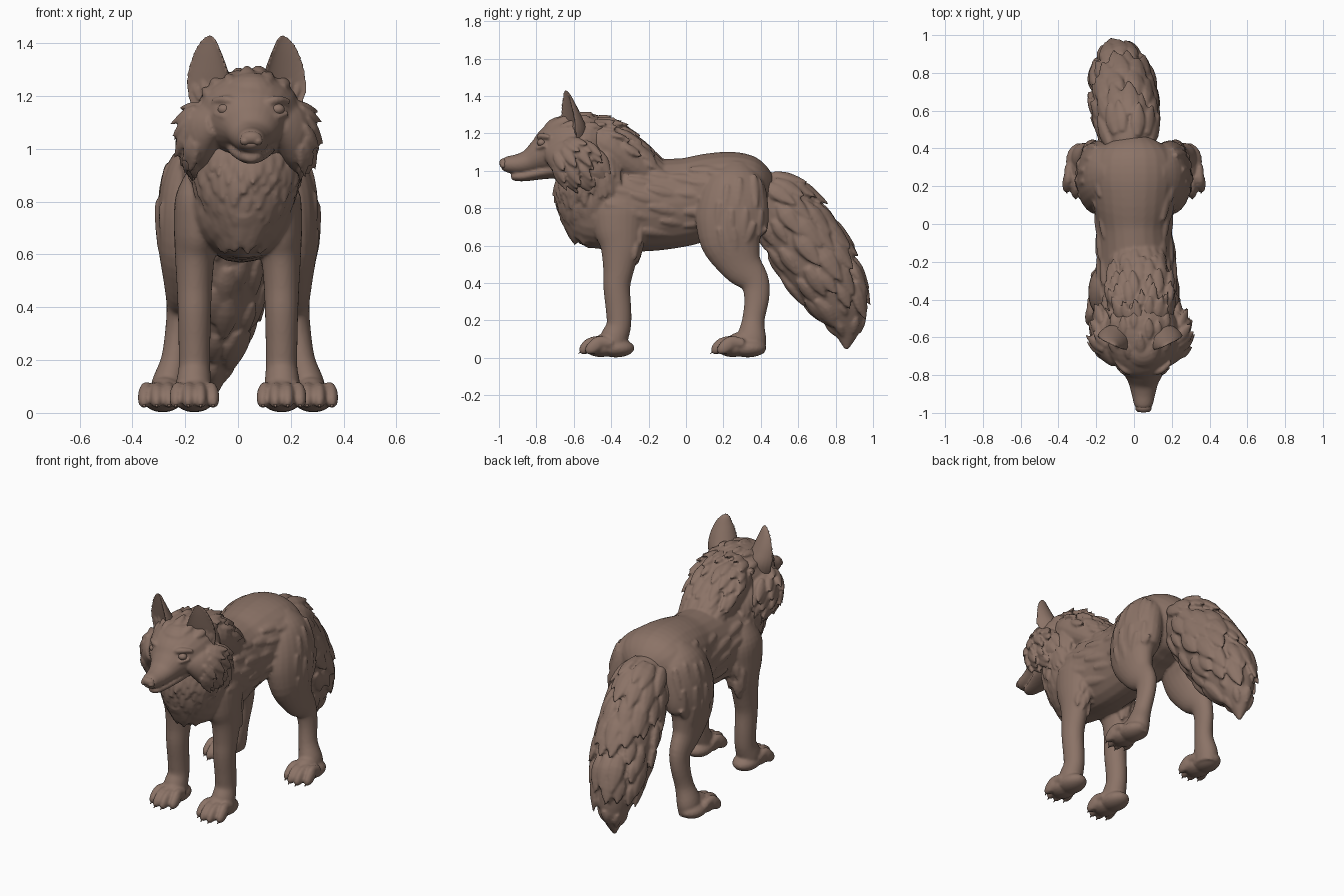
import bpy, bmesh, math, random
from mathutils import Vector

random.seed(4)
cube = bpy.data.objects.get("Cube")
if cube:
    bpy.data.objects.remove(cube)


def material(name, color):
    mat = bpy.data.materials.new(name)
    mat.use_nodes = True
    mat.diffuse_color = color
    bsdf = mat.node_tree.nodes["Principled BSDF"]
    bsdf.inputs["Base Color"].default_value = color
    bsdf.inputs["Roughness"].default_value = 0.8
    return mat


FUR = material("warm brown", (0.26, 0.172, 0.135, 1))


# --- helpers: a ring is (x, y, z, half width, half depth) ---
def sample(rings, t):
    last = len(rings) - 1
    f = min(max(t, 0), 1) * last
    i = min(int(f), last - 1)
    u = f - i
    p0, p1, p2, p3 = (Vector(rings[min(max(k, 0), last)]) for k in (i - 1, i, i + 1, i + 2))
    m1, m2 = (p2 - p0) / 2, (p3 - p1) / 2
    return (p1 * (2*u**3 - 3*u**2 + 1) + m1 * (u**3 - 2*u**2 + u)
            + p2 * (3*u**2 - 2*u**3) + m2 * (u**3 - u**2))


def frame(rings, t, across):
    p = sample(rings, t)
    step = sample(rings, t + 0.02) - sample(rings, t - 0.02)
    tangent = Vector(step[:3]).normalized()
    side = (across - tangent * across.dot(tangent)).normalized()
    return Vector(p[:3]), tangent, side, tangent.cross(side), max(p[3], 0.002), max(p[4], 0.002)


def loft(bm, rings, sides=24, steps=4, across=Vector((1, 0, 0)), front=1):
    """Skin the rings; front scales the -depth half, so under zero it is hollow."""
    count = (len(rings) - 1) * steps
    loops = []
    for k in range(count + 1):
        c, _, u, v, a, b = frame(rings, k / count, across)
        loop = []
        for j in range(sides):
            ang = math.tau * j / sides
            depth = math.sin(ang)
            if depth < 0:
                depth *= front
            loop.append(bm.verts.new(c + u * a * math.cos(ang) + v * b * depth))
        loops.append(loop)
    for l0, l1 in zip(loops, loops[1:]):
        for j in range(sides):
            n = (j + 1) % sides
            bm.faces.new((l0[j], l0[n], l1[n], l1[j]))
    bm.faces.new(loops[0][::-1])
    bm.faces.new(loops[-1])


def tuft(bm, root, along, out, length, width, lift):
    along = along.normalized()
    path = [(-0.3, -0.3, 0.5, 0.7), (0.15, 0.25, 1, 1), (0.6, 0.6, 0.75, 0.7), (1, 1, 0.1, 0.1)]
    rings = [(*(root + along * length * s + out * lift * h), width * w, width * 0.5 * d)
             for s, h, w, d in path]
    loft(bm, rings, 8, 2, along.cross(out))


def scatter(bm, rings, t0, t1, rows, per_row, a0, a1, length, width, lift, pull=Vector()):
    """Overlapping rows of tufts laid on a lofted surface between two angles."""
    for r in range(rows):
        for k in range(per_row):
            t = t0 + (t1 - t0) * (r + random.uniform(-0.3, 0.3)) / max(rows - 1, 1)
            ang = math.radians(a0 + (a1 - a0) * (k + 0.5 * (r % 2) + random.uniform(-.2, .2)) / per_row)
            c, tan, u, v, a, b = frame(rings, t, Vector((1, 0, 0)))
            root = c + u * a * math.cos(ang) + v * b * math.sin(ang)
            out = (u * math.cos(ang) / a + v * math.sin(ang) / b).normalized()
            # follow the surface as it swells or tapers towards the next ring
            c2, _, u2, v2, a2, b2 = frame(rings, t + 0.04, Vector((1, 0, 0)))
            ahead = c2 + u2 * a2 * math.cos(ang) + v2 * b2 * math.sin(ang)
            grow = (ahead - root).normalized() + pull - out * out.dot(pull)
            size = random.uniform(0.75, 1.2)
            tuft(bm, root, grow, out, length * size, width * size, lift)


def flip(rings, s):
    return [(s * r[0], *r[1:]) for r in rings]


def ball(bm, center, size, segs=20):
    made = bmesh.ops.create_uvsphere(bm, u_segments=segs, v_segments=segs // 2, radius=1)
    for v in made["verts"]:
        v.co = Vector(center) + Vector(v.co[i] * size[i] for i in range(3))


def finish(name, bm, voxel=0.0):
    bmesh.ops.recalc_face_normals(bm, faces=bm.faces)
    mesh = bpy.data.meshes.new(name)
    bm.to_mesh(mesh)
    bm.free()
    mesh.materials.append(FUR)
    mesh.polygons.foreach_set("use_smooth", [True] * len(mesh.polygons))
    obj = bpy.data.objects.new(name, mesh)
    bpy.context.collection.objects.link(obj)
    if voxel:
        remesh = obj.modifiers.new("fuse", "REMESH")
        remesh.mode = "VOXEL"
        remesh.voxel_size = voxel
        remesh.use_smooth_shade = True
        soften = obj.modifiers.new("soften", "SMOOTH")
        soften.factor = 0.5
        soften.iterations = 3


# --- torso, neck, nape and legs fused into one body ---
torso = [(.02, -.66, .82, .06, .08), (.02, -.54, .8, .17, .2), (.015, -.37, .81, .215, .235),
         (.01, -.2, .815, .205, .245), (0, 0, .835, .2, .235), (0, .14, .875, .225, .22),
         (0, .27, .89, .245, .21), (0, .37, .88, .215, .18), (0, .43, .87, .13, .12),
         (0, .46, .86, .04, .04)]
neck = [(.04, -.5, 1.15, .17, .15), (.035, -.48, 1.02, .2, .185), (.03, -.475, .9, .195, .21),
        (.025, -.475, .78, .16, .19), (.02, -.48, .67, .105, .135), (.02, -.475, .59, .04, .05)]
nape = [(.045, -.58, 1.2, .12, .08), (.04, -.44, 1.145, .18, .125), (.03, -.3, 1.045, .17, .115),
        (.02, -.18, .97, .13, .09), (.01, -.05, .96, .07, .07)]
hind_leg = [(.12, .27, 1.04, .04, .06), (.15, .265, .95, .1, .15), (.18, .255, .84, .115, .185),
            (.195, .245, .72, .112, .195), (.207, .245, .62, .095, .165), (.212, .295, .5, .07, .115),
            (.215, .365, .41, .056, .08), (.225, .378, .32, .05, .067), (.24, .36, .2, .052, .06),
            (.265, .35, .1, .065, .08), (.27, .345, .03, .06, .075)]
front_leg = [(.13, -.36, .93, .05, .07), (.145, -.36, .82, .09, .14), (.155, -.36, .7, .088, .135),
             (.163, -.35, .6, .076, .11), (.165, -.36, .48, .067, .084), (.165, -.37, .38, .063, .072),
             (.165, -.36, .25, .06, .068), (.165, -.36, .17, .06, .066), (.168, -.385, .1, .068, .075),
             (.17, -.395, .03, .064, .072)]

bm = bmesh.new()
for part in (torso, neck, nape):
    loft(bm, part)
down = Vector((0, 0, -1))
scatter(bm, neck, .12, .76, 8, 13, 10, 170, .09, .028, .02)
scatter(bm, neck, .15, .55, 4, 6, 170, 220, .1, .025, .014)
scatter(bm, neck, .15, .55, 4, 6, -40, 10, .1, .025, .014)
scatter(bm, nape, .12, .72, 7, 7, 200, 340, .1, .026, .026)
for a in (0, 180):
    scatter(bm, torso, .22, .6, 6, 4, a - 45, a + 45, .12, .024, -.006, down * .3)
for s in (1, -1):
    leg = flip(hind_leg, s)
    loft(bm, leg)
    scatter(bm, leg, .15, .36, 3, 4, 90 - s * 150, 90 - s * 50, .12, .02, -.006)
    leg = flip(front_leg, s)
    loft(bm, leg)
    scatter(bm, leg, .24, .34, 2, 4, 225, 315, .08, .022, .012)
    # paws: heel, pad and four arched toes each
    for cx, cy in ((.165, -.435), (.285, .27)):
        ball(bm, (s * cx, cy + .06, .052), (.076, .1, .05))
        ball(bm, (s * cx, cy - .02, .05), (.078, .085, .046))
        ball(bm, (s * (cx - .01), cy + .035, .09), (.058, .085, .05))
        for k in range(4):
            off = (k - 1.5) * .041
            tip = cy - .125 + .016 * abs(k - 1.5) ** 2
            x = s * (cx + off)
            toe = [(x, cy + .04, .075, .02, .025), (x, cy - .02, .085, .025, .034),
                   (x + s * off * .1, tip + .045, .07, .026, .038),
                   (x + s * off * .15, tip + .01, .04, .022, .03),
                   (x + s * off * .15, tip, .02, .008, .01)]
            loft(bm, toe, 14, 3)
finish("body", bm, .0085)

# --- claws ---
bm = bmesh.new()
for s in (1, -1):
    for cx, cy in ((.165, -.435), (.285, .27)):
        for k in range(4):
            off = (k - 1.5) * .047
            y = cy - .125 + .016 * abs(k - 1.5) ** 2
            tuft(bm, Vector((s * (cx + off), y + .012, .045)), Vector((0, -1, -.9)),
                 Vector((0, -.7, .7)), .038, .01, .004)
finish("claws", bm)

# --- tail with layered locks ---
tail = [(-.005, .34, .95, .05, .05), (-.02, .41, .89, .12, .13), (-.03, .51, .79, .14, .175),
        (-.05, .61, .64, .157, .19), (-.065, .715, .48, .157, .19), (-.08, .805, .32, .125, .155),
        (-.095, .855, .18, .075, .095), (-.1, .858, .045, .008, .01)]
bm = bmesh.new()
loft(bm, tail)
scatter(bm, tail, .18, .7, 7, 7, 165, 375, .15, .046, .024)
scatter(bm, tail, .3, .68, 4, 5, 20, 160, .13, .04, .004)
scatter(bm, tail, .76, .86, 2, 6, 0, 360, .07, .024, .006)
finish("tail", bm, .0085)

# --- head: skull, muzzle, jaw, brows and cheek ruff ---
X = .05
skull = [(X, -.985, 1.037, .028, .025), (X, -.96, 1.035, .048, .042), (X, -.9, 1.035, .063, .054),
         (X, -.84, 1.048, .08, .066), (X, -.78, 1.075, .112, .095), (X - .004, -.72, 1.1, .158, .137),
         (X - .008, -.63, 1.125, .195, .165), (X - .01, -.52, 1.13, .19, .17),
         (X - .01, -.42, 1.11, .13, .13)]
jaw = [(X, -.935, .968, .018, .012), (X, -.915, .968, .038, .022), (X, -.86, .972, .055, .028),
       (X, -.76, .995, .085, .04), (X, -.66, 1.02, .1, .06)]
cheek = [(.12, -.73, 1.1, .04, .05), (.165, -.66, 1.075, .07, .105), (.185, -.585, 1.045, .065, .13),
         (.18, -.5, 1.02, .05, .11), (.16, -.44, 1.0, .02, .04)]
bm = bmesh.new()
loft(bm, skull)
loft(bm, jaw)
ball(bm, (X, -.67, 1.195), (.11, .1, .095))
scatter(bm, skull, .68, .9, 3, 6, 50, 130, .08, .026, .016, down * .4)
scatter(bm, skull, .74, .95, 3, 6, 210, 330, .08, .022, .012)
for s in (1, -1):
    side = [(X - .015 + r[0], *r[1:]) for r in flip(cheek, s)]
    loft(bm, side)
    scatter(bm, side, .3, .8, 4, 6, 90 - s * 150, 90 - s * 10, .1, .027, .02, down * .9)
    brow = [(X + s * .03, -.785, 1.16, .012, .012), (X + s * .09, -.775, 1.185, .018, .02),
            (X + s * .145, -.73, 1.18, .01, .01)]
    loft(bm, brow, 12, 4, Vector((0, 0, 1)))
    lid = [(X + s * .065, -.8, 1.13, .008, .008), (X + s * .1, -.792, 1.122, .01, .01),
           (X + s * .14, -.755, 1.135, .008, .008)]
    loft(bm, lid, 12, 4, Vector((0, 0, 1)))
finish("head", bm, .0075)

# --- cupped ears and eyes ---
for s, side in ((1, "left"), (-1, "right")):
    bm = bmesh.new()
    m = X - .018
    ear = [(m + s * .13, -.63, 1.14, .08, .1), (m + s * .145, -.635, 1.22, .092, .105),
           (m + s * .15, -.64, 1.29, .083, .08), (m + s * .148, -.645, 1.36, .059, .05),
           (m + s * .142, -.648, 1.412, .03, .025), (m + s * .14, -.648, 1.432, .008, .008)]
    loft(bm, ear, 28, 5, Vector((1, s * .45, 0)), -.3)
    # hair at the base of the ear opening
    for k in range(4):
        tuft(bm, Vector((m + s * (.1 + .028 * k), -.625 + .012 * k, 1.21)),
             Vector((s * (k - 1.5) * .2, .1, 1)), Vector((0, -1, 0)), .08, .016, .004)
    finish(side + "_ear", bm, .006)
    bm = bmesh.new()
    ball(bm, (X + s * .1, -.772, 1.15), (.027, .024, .021))
    finish(side + "_eye", bm)

# --- nose with nostrils ---
bm = bmesh.new()
ball(bm, (X, -.972, 1.042), (.042, .027, .026))
for s in (1, -1):
    ball(bm, (X + s * .024, -.976, 1.03), (.02, .02, .017))
finish("nose", bm, .005)
